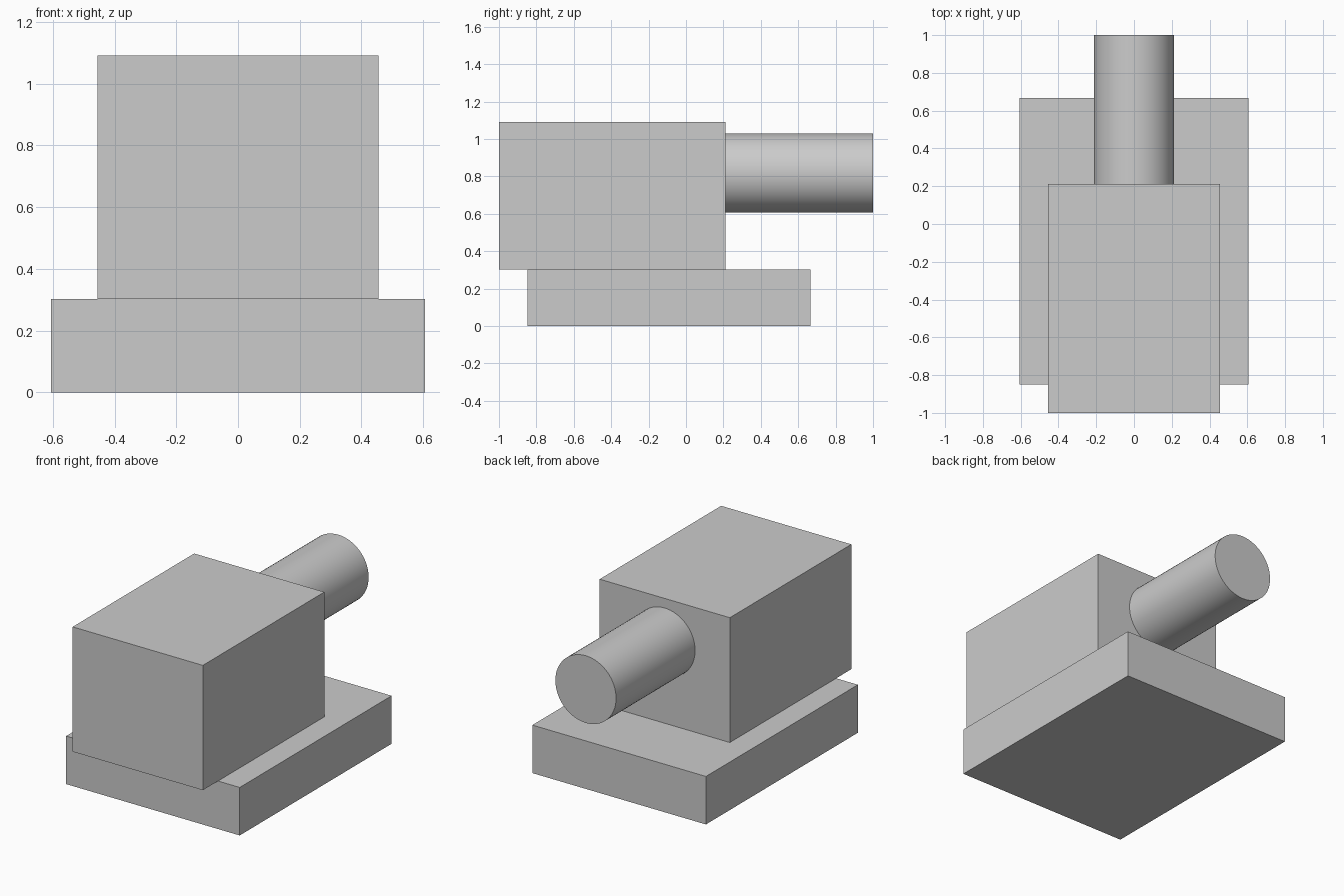
import bpy
import math

if "Cube" in bpy.data.objects:
    bpy.data.objects.remove(bpy.data.objects["Cube"])

U = 2 / 6.6  # design module: whole model is 6.6 modules long


def box(name, size, centre):
    bpy.ops.mesh.primitive_cube_add(size=1, location=[c * U for c in centre])
    obj = bpy.context.object
    obj.name = name
    obj.scale = [s * U for s in size]
    bpy.ops.object.transform_apply(location=False, rotation=False, scale=True)
    return obj


# Flat base slab
box("base", (4, 5, 1), (0, -0.3, 0.5))

# Main body, overhanging the base at the front
box("body", (3, 4, 2.6), (0, -1.3, 2.3))

# Round barrel projecting from the back of the body
bpy.ops.mesh.primitive_cylinder_add(
    vertices=64, radius=0.7 * U, depth=2.6 * U,
    location=(0, 2.0 * U, 2.7 * U), rotation=(math.pi / 2, 0, 0))
barrel = bpy.context.object
barrel.name = "barrel"
bpy.ops.object.shade_smooth_by_angle(angle=math.radians(30))
